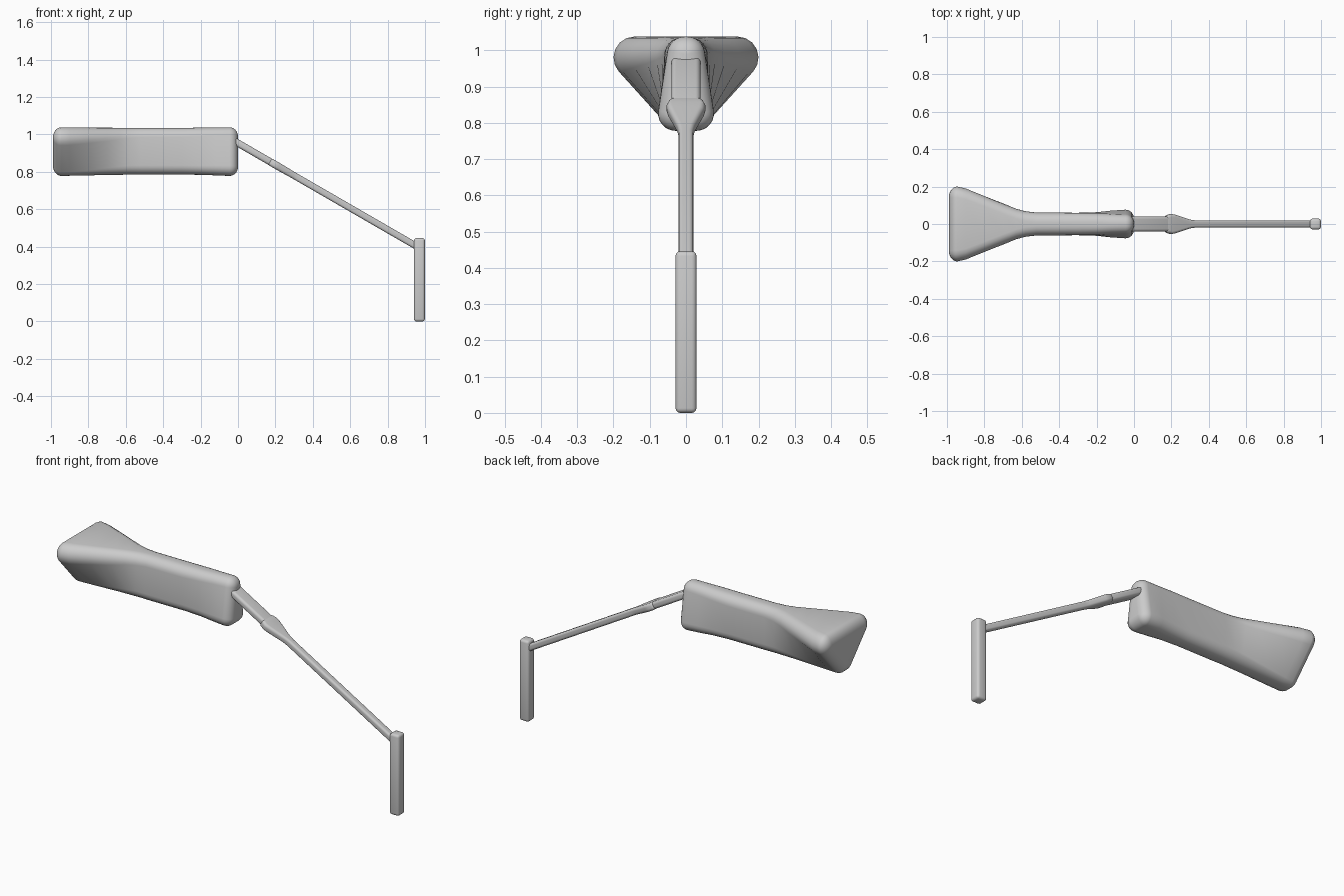
import bpy, bmesh
from math import sin, cos, pi, atan2, radians
from mathutils import Matrix

if "Cube" in bpy.data.objects:
    bpy.data.objects.remove(bpy.data.objects["Cube"])


def ring(x, zb, zt, wb, wt, r, shrink=1.0, k=6):
    """Rounded trapezoid across x: bottom/top half widths, corner radius."""
    tilt = -atan2(wt - wb, zt - zb - 2 * r)
    half = []
    for w, z, a0, a1 in ((wb, zb + r, -pi / 2, tilt), (wt, zt - r, tilt, pi / 2)):
        for i in range(k + 1):
            a = a0 + (a1 - a0) * i / k
            half.append((w - r + r * shrink * cos(a), z + r * shrink * sin(a)))
    pts = half + [(-y, z) for y, z in reversed(half)]
    return [(x, y, z) for y, z in pts]


def finish(name, bm, matrix=None):
    bmesh.ops.recalc_face_normals(bm, faces=bm.faces)
    mesh = bpy.data.meshes.new(name)
    bm.to_mesh(mesh)
    bm.free()
    if matrix:
        mesh.transform(matrix)
    obj = bpy.data.objects.new(name, mesh)
    bpy.context.collection.objects.link(obj)
    bpy.context.view_layer.objects.active = obj
    obj.select_set(True)
    bpy.ops.object.shade_smooth_by_angle(angle=radians(40))
    obj.select_set(False)
    return obj


def loft(name, sections, end_round, matrix=None):
    """Skin rounded sections; both ends are rounded over by end_round."""
    first, last = sections[0], sections[-1]
    rings, n = [], 6
    for i in range(n):
        a = pi / 2 * (i + 0.15) / n
        rings.append(ring(first[0] - end_round * cos(a), *first[1:], shrink=sin(a)))
    rings += [ring(*s) for s in sections]
    for i in reversed(range(n)):
        a = pi / 2 * (i + 0.15) / n
        rings.append(ring(last[0] + end_round * cos(a), *last[1:], shrink=sin(a)))
    bm = bmesh.new()
    vs = [[bm.verts.new(p) for p in r] for r in rings]
    m = len(vs[0])
    for a, b in zip(vs, vs[1:]):
        for j in range(m):
            bm.faces.new((a[j], a[(j + 1) % m], b[(j + 1) % m], b[j]))
    bm.faces.new(vs[0])
    bm.faces.new(vs[-1])
    return finish(name, bm, matrix)


# Main body: flared wings at the back, slim waist, slightly wider foot in front
loft("body", [
    (-0.945, 0.778, 1.038, 0.070, 0.200, 0.058),
    (-0.90, 0.779, 1.038, 0.070, 0.190, 0.058),
    (-0.80, 0.781, 1.037, 0.066, 0.150, 0.056),
    (-0.70, 0.783, 1.036, 0.063, 0.110, 0.055),
    (-0.63, 0.784, 1.035, 0.061, 0.082, 0.053),
    (-0.58, 0.785, 1.035, 0.060, 0.068, 0.052),
    (-0.52, 0.785, 1.035, 0.060, 0.061, 0.050),
    (-0.30, 0.785, 1.035, 0.060, 0.060, 0.050),
    (-0.20, 0.784, 1.036, 0.063, 0.058, 0.048),
    (-0.12, 0.781, 1.037, 0.072, 0.054, 0.048),
    (-0.045, 0.778, 1.038, 0.077, 0.052, 0.048),
], 0.045)

# Sloping arm, built along x and tilted 30 degrees downwards
slope = Matrix.Translation((0, 0, 0.953)) @ Matrix.Rotation(radians(30), 4, 'Y')
loft("arm_sleeve", [
    (-0.04, -0.019, 0.019, 0.040, 0.040, 0.014),
    (0.215, -0.019, 0.019, 0.040, 0.040, 0.014),
], 0.008, slope)
loft("arm_rod", [
    (0.205, -0.020, 0.020, 0.048, 0.048, 0.015),
    (0.225, -0.020, 0.020, 0.054, 0.054, 0.015),
    (0.25, -0.020, 0.020, 0.050, 0.050, 0.015),
    (0.34, -0.018, 0.018, 0.024, 0.024, 0.013),
    (0.37, -0.018, 0.018, 0.020, 0.020, 0.012),
    (1.11, -0.018, 0.018, 0.020, 0.020, 0.012),
], 0.008, slope)

# Upright post at the low end
bm = bmesh.new()
bmesh.ops.create_cube(bm, size=1, matrix=Matrix.Translation((0.97, 0, 0.223)) @ Matrix.Diagonal((0.058, 0.058, 0.446, 1)))
bmesh.ops.bevel(bm, geom=bm.edges[:], offset=0.013, segments=3, profile=0.5, affect='EDGES')
finish("post", bm)
